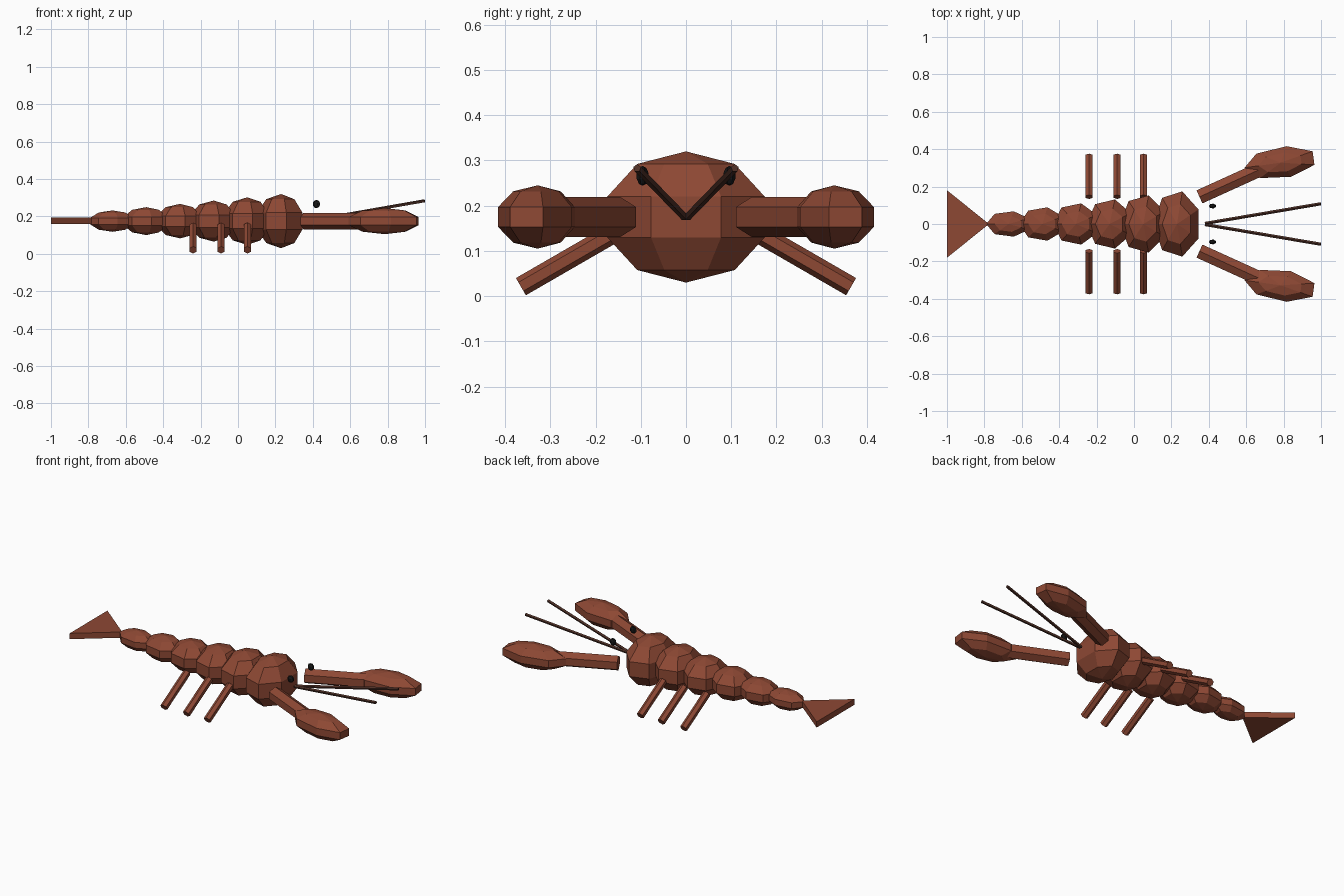
import bpy
import bmesh
from math import radians
from mathutils import Matrix, Vector

cube = bpy.data.objects.get("Cube")
if cube:
    bpy.data.objects.remove(cube, do_unlink=True)


def make_material(name, color):
    mat = bpy.data.materials.new(name)
    mat.use_nodes = True
    mat.diffuse_color = (*color, 1)
    mat.node_tree.nodes["Principled BSDF"].inputs["Base Color"].default_value = (*color, 1)
    return mat


SHELL = make_material("rust brown shell", (0.27, 0.065, 0.034))
FEELER = make_material("dark brown feeler", (0.08, 0.03, 0.02))
BLACK = make_material("black eye", (0.008, 0.008, 0.008))


def add_object(name, bm, mat):
    mesh = bpy.data.meshes.new(name)
    bm.to_mesh(mesh)
    bm.free()
    mesh.materials.append(mat)
    obj = bpy.data.objects.new(name, mesh)
    bpy.context.collection.objects.link(obj)
    return obj


def ellipsoid(name, center, radii, mat, turn=0):
    """Faceted ball with its flat side forward (+x) and a corner at the back."""
    bm = bmesh.new()
    bmesh.ops.create_uvsphere(bm, u_segments=7, v_segments=5, radius=1)
    place = (Matrix.Translation(center) @ Matrix.Rotation(radians(turn), 4, "Z")
             @ Matrix.Diagonal((*radii, 1)) @ Matrix.Rotation(radians(90), 4, "Z"))
    bm.transform(place)
    return add_object(name, bm, mat)


def rod(name, start, end, radius, mat, sides=6):
    """Straight prism between two points, with one long edge on top."""
    start, end = Vector(start), Vector(end)
    axis = (end - start).normalized()
    side = Vector((0, 0, 1)).cross(axis).normalized()
    up = axis.cross(side)
    bm = bmesh.new()
    bmesh.ops.create_cone(bm, cap_ends=True, segments=sides, radius1=radius,
                          radius2=radius, depth=(end - start).length)
    turn = Matrix((side, up, axis)).transposed().to_4x4()
    bm.transform(Matrix.Translation((start + end) / 2) @ turn)
    return add_object(name, bm, mat)


# Head and tapering body segments
MID = 0.175
for i in range(6):
    name = "head" if i == 0 else f"body_segment_{i}"
    ellipsoid(name, (0.23 - 0.18 * i, 0, MID),
              (0.134 - 0.0015 * i, 0.188 - 0.023 * i, 0.145 - 0.0176 * i), SHELL)

# Triangular tail fin
bm = bmesh.new()
bmesh.ops.create_cone(bm, cap_ends=True, segments=3, radius1=1, radius2=1, depth=1)
bm.transform(Matrix.Translation((-0.925, 0, 0.177)) @ Matrix.Diagonal((0.15, 0.208, 0.035, 1))
             @ Matrix.Rotation(radians(-90), 4, "Z"))
add_object("tail_fin", bm, SHELL)

# Paired limbs, eyes and feelers
for label, s in (("left", 1), ("right", -1)):
    for i, x in enumerate((0.05, -0.09, -0.24)):
        rod(f"{label}_leg_{i + 1}", (x, 0.145 * s, 0.148), (x, 0.365 * s, 0.021), 0.022, SHELL)
    rod(f"{label}_arm", (0.35, 0.145 * s, MID), (0.68, 0.295 * s, MID), 0.044, SHELL)
    ellipsoid(f"{label}_claw", (0.785, 0.328 * s, MID), (0.206, 0.089, 0.07), SHELL, 8 * s)
    ellipsoid(f"{label}_eye", (0.42, 0.096 * s, 0.266), (0.021, 0.014, 0.022), BLACK)
    rod(f"{label}_feeler", (0.38, 0.003 * s, MID), (0.998, 0.108 * s, 0.283), 0.009, FEELER, 5)
